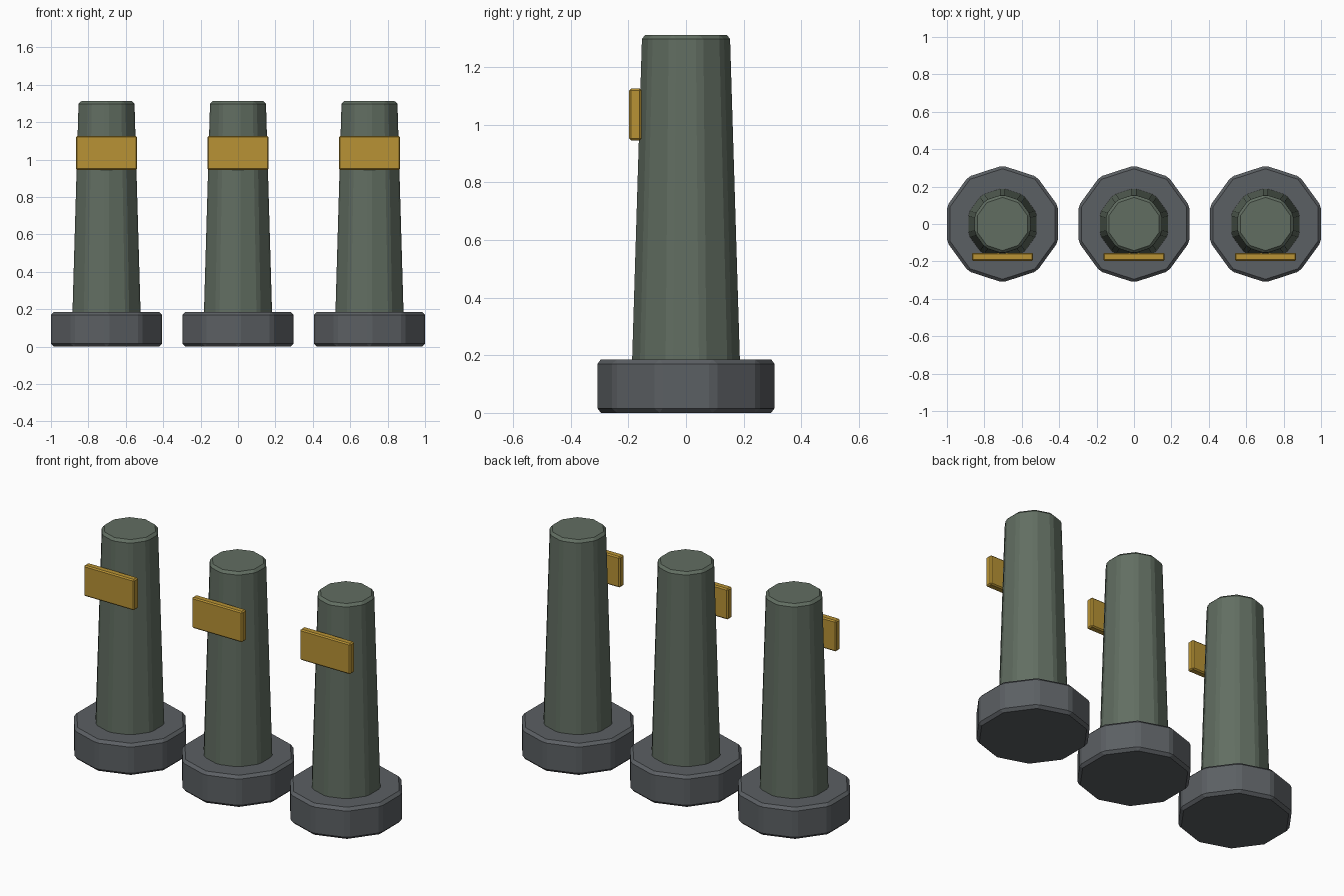
import bpy, bmesh, math

if "Cube" in bpy.data.objects:
    bpy.data.objects.remove(bpy.data.objects["Cube"])

def material(name, rgb):
    m = bpy.data.materials.new(name)
    m.diffuse_color = (*rgb, 1)
    m.use_nodes = True
    m.node_tree.nodes["Principled BSDF"].inputs["Base Color"].default_value = m.diffuse_color
    return m

GREY = material("dark_grey", (0.105, 0.115, 0.125))
GREEN = material("grey_green", (0.12, 0.155, 0.12))
GOLD = material("gold", (0.48, 0.29, 0.035))

def finish(bm, name, mat, x, bevel):
    bmesh.ops.recalc_face_normals(bm, faces=bm.faces)
    me = bpy.data.meshes.new(name)
    bm.to_mesh(me)
    bm.free()
    me.materials.append(mat)
    ob = bpy.data.objects.new(name, me)
    ob.location.x = x
    bpy.context.collection.objects.link(ob)
    mod = ob.modifiers.new("bevel", 'BEVEL')
    mod.width, mod.segments = bevel, 1
    mod.limit_method, mod.angle_limit = 'ANGLE', math.radians(30)

def prism(name, mat, x, r0, r1, z0, z1, bevel, n=10):
    """Tapered n-sided column with a corner facing the front."""
    bm = bmesh.new()
    rings = []
    for r, z in ((r0, z0), (r1, z1)):
        angles = [math.pi / 2 + 2 * math.pi * i / n for i in range(n)]
        rings.append([bm.verts.new((r * math.cos(a), r * math.sin(a), z)) for a in angles])
    low, high = rings
    bm.faces.new(low[::-1])
    bm.faces.new(high)
    for i in range(n):
        j = (i + 1) % n
        bm.faces.new((low[i], low[j], high[j], high[i]))
    finish(bm, name, mat, x, bevel)

def box(name, mat, x, size, y, z, bevel):
    bm = bmesh.new()
    bmesh.ops.create_cube(bm, size=1)
    bmesh.ops.scale(bm, vec=size, verts=bm.verts)
    bmesh.ops.translate(bm, vec=(0, y, z), verts=bm.verts)
    finish(bm, name, mat, x, bevel)

# Three identical bollards in a row
for side, x in (("left", -0.703), ("middle", 0), ("right", 0.703)):
    prism(f"{side}_base", GREY, x, 0.3123, 0.3123, 0, 0.186, 0.016)
    prism(f"{side}_post", GREEN, x, 0.192, 0.157, 0.165, 1.312, 0.0145)
    # Plate on the front of the post
    box(f"{side}_plate", GOLD, x, (0.328, 0.043, 0.181), -0.1755, 1.036, 0.007)
